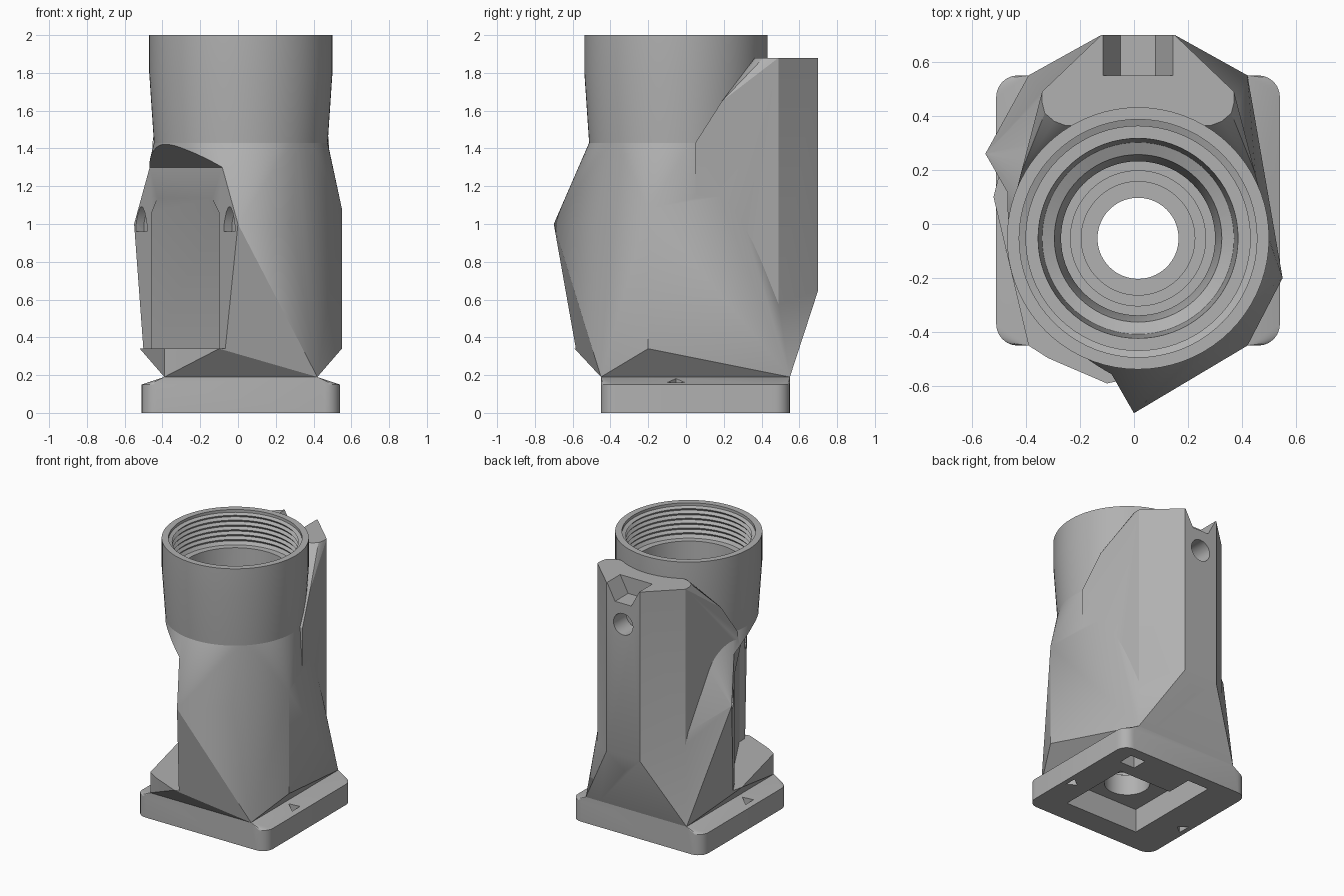
import bpy, bmesh, math
from mathutils import Vector, Matrix

if "Cube" in bpy.data.objects:
    bpy.data.objects.remove(bpy.data.objects["Cube"])

grey = bpy.data.materials.new("plain grey")
grey.use_nodes = True
colour = (0.44, 0.44, 0.44, 1)
grey.diffuse_color = colour
grey.node_tree.nodes["Principled BSDF"].inputs["Base Color"].default_value = colour

CX, CY = 0.015, -0.053      # axis of the bore
STEPS = 72


def finish(bm, name):
    bmesh.ops.recalc_face_normals(bm, faces=bm.faces)
    mesh = bpy.data.meshes.new(name)
    bm.to_mesh(mesh)
    bm.free()
    ob = bpy.data.objects.new(name, mesh)
    bpy.context.collection.objects.link(ob)
    mesh.materials.append(grey)
    return ob


def hull(name, points):
    bm = bmesh.new()
    for p in points:
        bm.verts.new(p)
    res = bmesh.ops.convex_hull(bm, input=bm.verts)
    spare = {v for v in res["geom_interior"] + res["geom_unused"]
             if isinstance(v, bmesh.types.BMVert)}
    bmesh.ops.delete(bm, geom=list(spare), context="VERTS")
    bmesh.ops.dissolve_limit(bm, angle_limit=0.01, verts=bm.verts, edges=bm.edges)
    return finish(bm, name)


def lathe(name, profile):
    bm = bmesh.new()
    verts = [bm.verts.new((CX + r, CY, z)) for r, z in profile]
    edges = [bm.edges.new(pair) for pair in zip(verts, verts[1:])]
    bmesh.ops.spin(bm, geom=verts + edges, cent=(CX, CY, 0), axis=(0, 0, 1),
                   angle=math.tau, steps=STEPS)
    bmesh.ops.remove_doubles(bm, verts=bm.verts, dist=0.0005)
    return finish(bm, name)


def box(name, x, y, z):
    return hull(name, [(a, b, c) for a in x for b in y for c in z])


def ring(radius, z):
    return [(CX + radius * math.cos(math.tau * i / STEPS),
             CY + radius * math.sin(math.tau * i / STEPS), z) for i in range(STEPS)]


def combine(target, others, operation):
    bpy.context.view_layer.objects.active = target
    for other in others:
        mod = target.modifiers.new("combine", "BOOLEAN")
        mod.operation, mod.solver, mod.object = operation, "EXACT", other
        bpy.ops.object.modifier_apply(modifier=mod.name)
        if operation == "UNION":
            bpy.data.objects.remove(other)


# Slanted side flat: s runs along it, d points outward
OUT = Vector((-0.868, -0.497, 0))
ALONG = Vector((0.497, -0.868, 0))
FLAT = 0.348


def on_side(s, d, z):
    return OUT * d + ALONG * s + Vector((0, 0, z))


# Faceted body
LOW, FLOOR, TOP = 0.19, 0.34, 1.88
feet = [(x, y, LOW) for x in (-0.39, 0.42) for y in (-0.45, 0.55)]
ledge = [(-0.52, 0.1, FLOOR), (-0.39, -0.45, FLOOR), (-0.1, -0.59, FLOOR),
         (0.55, -0.2, FLOOR)]
prows = [(0, -0.7, 1.0), (-0.55, 0.26, 1.0), (0.55, -0.2, 1.08), (0.285, -0.475, 1.0)]
back = [(x, 0.7, 0.65) for x in (-0.12, 0.15)]
shoulder = ring(0.46, 1.43)
body = hull("body", feet + ledge + prows + back + shoulder)

# Upright rear tower: rounded front corners, side walls running onto the collar
tower = [(x, 0.7, TOP) for x in (-0.12, 0.15)]
for side in (-1, 1):
    for w, y in ((0.355, 0.49), (0.355, 0.45), (0.345, 0.41), (0.31, 0.38), (0.27, 0.365)):
        tower.append((CX + side * w, y, TOP))
    for w, y, z in ((0.355, 0.49, LOW), (0.292, 0.55, LOW), (0.433, 0.19, 1.65),
                    (0.433, 0.19, 0.4), (0.468, 0.05, 1.43), (0.468, 0.05, 0.4)):
        tower.append((CX + side * w, y, z))
tower = hull("tower", tower + back)
combine(body, [tower], "UNION")

# Round collar
collar = lathe("collar", [(0, 1.43), (0.46, 1.43), (0.485, 1.8), (0.485, 2), (0, 2)])

# Base plate with rounded corners and sloping top sides
plate = []
for sx, x in ((-1, -0.43), (1, 0.46)):
    for sy, y in ((-1, -0.37), (1, 0.47)):
        for i in range(7):
            a = math.pi / 12 * i
            for z in (0, 0.15):
                plate.append((x + sx * 0.08 * math.cos(a), y + sy * 0.08 * math.sin(a), z))
base = hull("base_plate", plate + feet)

# Threaded stepped bore
profile = [(0, 2.1), (0.44, 2.1), (0.44, 1.98)]
for i in range(6):
    z = 1.97 - 0.035 * i
    profile += [(0.415, z), (0.43, z - 0.0175)]
profile += [(0.415, 1.755), (0.37, 1.755), (0.355, 1.45), (0.31, 1.43), (0.285, 1.3),
            (0.285, 0.38), (0.25, 0.38), (0.25, 0.35), (0.21, 0.35), (0.21, 0.32),
            (0.15, 0.32), (0.15, -0.1), (0, -0.1)]
bore = lathe("bore_cutter", profile)

# Side notch, recessed panel and two teardrop holes
notch = hull("notch_cutter", [on_side(s, d, z) for s in (-1.2, 1.2)
             for d, z in ((FLAT, FLOOR), (1, FLOOR), (1, 1.93), (FLAT, 1.3))])
panel = [on_side(s + shift, d, z) for s in (-0.31, 0.406)
         for shift, d in ((-0.05, 0.32), (0.02, 0.36)) for z in (FLOOR, 1.06)]
panel += [on_side(s, 0.36, 1.17) for s in (-0.2, 0.32)]
panel = hull("panel_cutter", panel)
drops = [hull("teardrop_cutter", [on_side(s + side * ds, d, z) for d in (0.3, 0.4)
         for side in (-1, 1) for ds, z in ((0.06, 0.96), (0.055, 1.01), (0.035, 1.06),
                                           (0.012, 1.09))]) for s in (-0.42, 0.517)]

# Tower notch and cross hole
slot = hull("slot_cutter", [(CX + x, y, z) for y in (0.55, 0.8)
            for x, z in ((-0.14, 1.9), (0.14, 1.9), (-0.065, 1.76), (0.065, 1.76))])
bm = bmesh.new()
bmesh.ops.create_cone(bm, cap_ends=True, segments=24, radius1=0.078, radius2=0.078,
                      depth=0.25, matrix=Matrix.Translation((CX, 0.68, 1.61))
                      @ Matrix.Rotation(math.pi / 2, 4, "X"))
hole = finish(bm, "hole_cutter")

# Underside recess, side pockets and triangular vents
DEEP = (-0.1, 0.17)
recess = box("recess_cutter", (-0.25, 0.34), (-0.28, 0.27), DEEP)
pockets = [box("pocket_cutter", (-0.25, -0.08), (0.2, 0.46), DEEP),
           box("pocket_cutter", (0.3, 0.42), (0.36, 0.47), DEEP)]
vents = [hull("vent_cutter", [(CX + side * x, CY + y, z) for z in (-0.1, 0.3)
         for x, y in ((0.43, 0), (0.49, -0.045), (0.49, 0.045))]) for side in (-1, 1)]

combine(body, [notch, panel, *drops, slot, hole, bore], "DIFFERENCE")
combine(collar, [bore], "DIFFERENCE")
combine(base, [recess, *pockets, *vents, bore], "DIFFERENCE")

for c in (bore, notch, panel, *drops, slot, hole, recess, *pockets, *vents):
    bpy.data.objects.remove(c)

# Keep the facets crisp and the round parts smooth
for part in (body, collar, base):
    bpy.ops.object.select_all(action="DESELECT")
    part.select_set(True)
    bpy.context.view_layer.objects.active = part
    bpy.ops.object.shade_smooth_by_angle(angle=math.radians(20))
